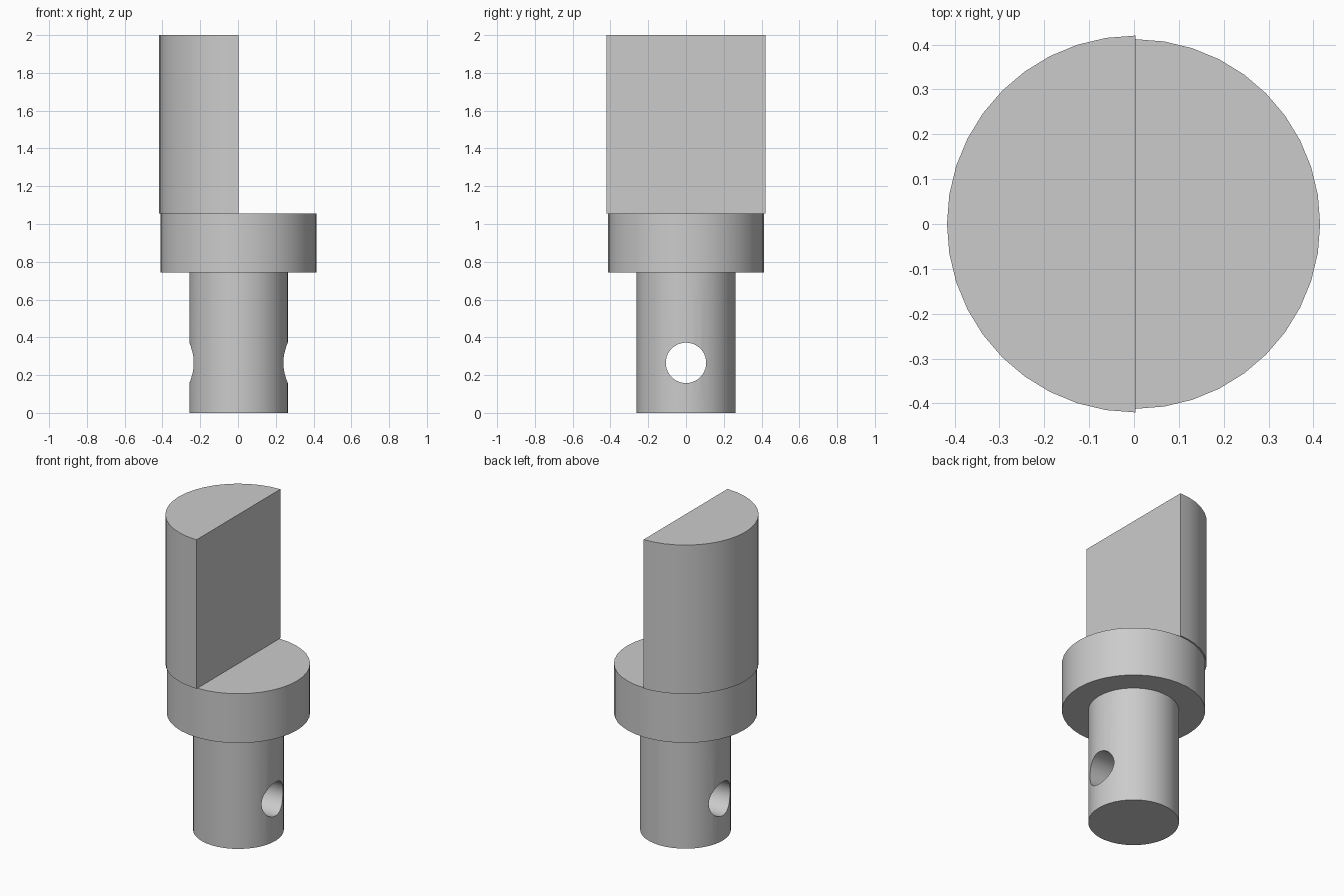
import bpy
import bmesh
from math import pi, sin, cos, radians

if "Cube" in bpy.data.objects:
    bpy.data.objects.remove(bpy.data.objects["Cube"], do_unlink=True)

AXIS_X = 0.003
SIDES = 40

grey = bpy.data.materials.new("plain grey")
grey.use_nodes = True
grey.diffuse_color = (0.6, 0.6, 0.6, 1)
grey.node_tree.nodes["Principled BSDF"].inputs["Base Color"].default_value = (0.6, 0.6, 0.6, 1)


def prism(name, radius, bottom, top, sweep=2 * pi):
    """Extrude a circle, or an arc closed by its chord, straight up."""
    steps = round(SIDES * sweep / (2 * pi))
    count = steps if sweep > 6 else steps + 1
    angles = [pi / 2 + sweep * i / steps for i in range(count)]
    bm = bmesh.new()
    base = bm.faces.new([bm.verts.new((radius * cos(a), radius * sin(a), bottom)) for a in angles])
    new = bmesh.ops.extrude_face_region(bm, geom=[base], use_keep_orig=True)["geom"]
    for v in new:
        if isinstance(v, bmesh.types.BMVert):
            v.co.z = top
    bmesh.ops.recalc_face_normals(bm, faces=bm.faces)
    mesh = bpy.data.meshes.new(name)
    bm.to_mesh(mesh)
    bm.free()
    mesh.materials.append(grey)
    obj = bpy.data.objects.new(name, mesh)
    obj.location.x = AXIS_X
    bpy.context.collection.objects.link(obj)
    return obj


# Stacked body: shaft, collar and half-round blade
shaft = prism("shaft", 0.261, 0, 0.742)
collar = prism("collar", 0.412, 0.742, 1.055)
blade = prism("half_round_blade", 0.42, 1.055, 2, pi)

# Cross hole through the shaft, side to side
cutter = prism("hole_cutter", 0.107, -0.5, 0.5)
cutter.rotation_euler.y = pi / 2
cutter.location.z = 0.265
cutter.hide_render = True
hole = shaft.modifiers.new("cross_hole", 'BOOLEAN')
hole.operation = 'DIFFERENCE'
hole.solver = 'EXACT'
hole.object = cutter
bpy.ops.object.select_all(action='DESELECT')
bpy.context.view_layer.objects.active = shaft
shaft.select_set(True)
bpy.ops.object.modifier_apply(modifier=hole.name)
bpy.data.objects.remove(cutter, do_unlink=True)

# Smooth round walls, crisp rims
for part in (shaft, collar, blade):
    part.select_set(True)
bpy.ops.object.shade_smooth_by_angle(angle=radians(30))
